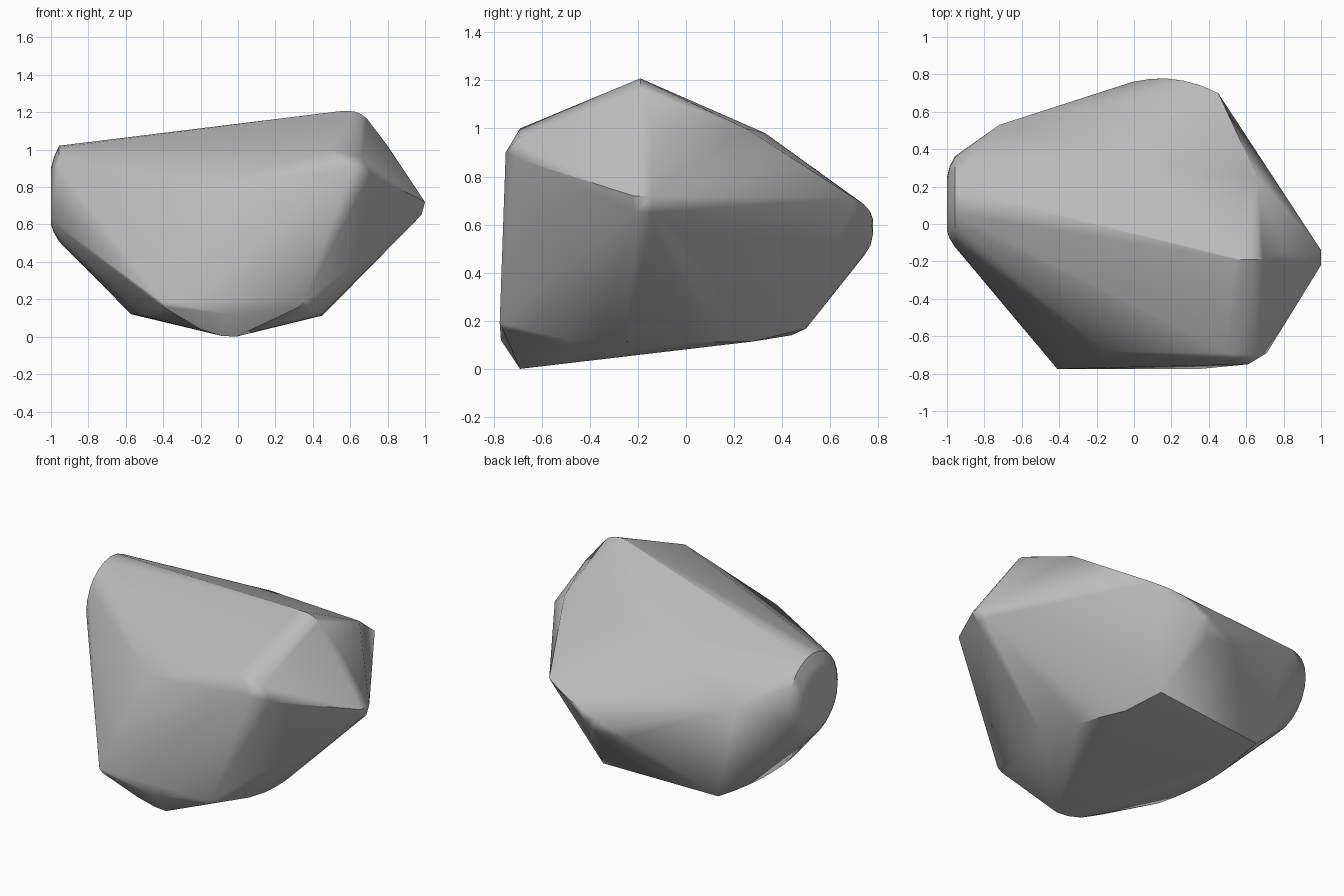
import bpy, bmesh, math
from mathutils import Vector

cube = bpy.data.objects.get("Cube")
if cube:
    bpy.data.objects.remove(cube, do_unlink=True)


def ring(x, y, z, ry, rz, count=24):
    """Points of an upright ellipse that faces sideways."""
    step = 2 * math.pi / count
    return [(x, y + ry * math.cos(i * step), z + rz * math.sin(i * step)) for i in range(count)]


def arc(a, b, c, count=6):
    """Points of a curve from a to c, pulled towards b."""
    a, b, c = Vector(a), Vector(b), Vector(c)
    ts = [i / count for i in range(count + 1)]
    return [(1 - t) ** 2 * a + 2 * t * (1 - t) * b + t * t * c for t in ts]


# Worn round end
points = ring(-1, 0.105, 0.75, 0.145, 0.15) + ring(-0.985, 0.115, 0.758, 0.195, 0.2)
points += ring(-0.957, 0.12, 0.765, 0.243, 0.256)

# Peak, shoulders and pointed end
points += arc((0.54, -0.19, 1.205), (0.64, -0.19, 1.22), (0.69, -0.19, 1.165), 4)
points += [(0.8, -0.15, 1.02), (0.66, 0.25, 1.0), (0, 0.33, 0.98)]
points += [(1, -0.22, 0.72), (1, -0.14, 0.72), (0.98, -0.21, 0.65), (0.98, -0.14, 0.65)]

# Front face and its chipped corner
points += [(-0.41, -0.775, 0.19), (-0.4, -0.76, 0.16), (0.35, -0.775, 0.19), (0.33, -0.76, 0.16)]
points += [(0.61, -0.75, 0.9), (0.71, -0.69, 0.87), (0.66, -0.7, 0.96), (0.49, -0.69, 1.0)]
points += [(-0.15, -0.68, 0.8)]

# Rounded back rim
points += arc((0.45, 0.7, 0.71), (0.18, 0.84, 0.64), (-0.1, 0.73, 0.5))
points += arc((0.3, 0.75, 0.66), (0.13, 0.81, 0.55), (0.08, 0.74, 0.47), 4)
points += [(-0.72, 0.53, 0.78)]

# Sloping underside with a curved rim on each side
points += [(-0.09, -0.69, 0.005), (-0.01, -0.69, 0), (-0.05, -0.77, 0.12), (-0.2, -0.7, 0.04)]
points += arc((0.42, -0.48, 0.12), (0.52, -0.15, 0.105), (0.3, 0.28, 0.114))
points += arc((-0.52, -0.4, 0.12), (-0.62, -0.05, 0.125), (-0.53, 0.28, 0.114))
points += [(0.22, 0.5, 0.168), (-0.53, 0.44, 0.14)]

# Wrap the points in one solid stone
bm = bmesh.new()
for p in points:
    bm.verts.new(p)
hull = bmesh.ops.convex_hull(bm, input=bm.verts)
unused = {g for g in hull["geom_interior"] + hull["geom_unused"] if isinstance(g, bmesh.types.BMVert)}
bmesh.ops.delete(bm, geom=list(unused), context="VERTS")
bmesh.ops.dissolve_limit(bm, angle_limit=math.radians(1.5), verts=bm.verts, edges=bm.edges)
bmesh.ops.recalc_face_normals(bm, faces=bm.faces)

mesh = bpy.data.meshes.new("rock")
bm.to_mesh(mesh)
bm.free()
rock = bpy.data.objects.new("rock", mesh)
bpy.context.collection.objects.link(rock)

# Plain stone colour
stone = bpy.data.materials.new("stone_grey")
stone.use_nodes = True
colour = (0.5, 0.5, 0.5, 1)
stone.diffuse_color = colour
stone.node_tree.nodes["Principled BSDF"].inputs["Base Color"].default_value = colour
mesh.materials.append(stone)

# Soft shading with crisp breaks and flat large faces
bpy.ops.object.select_all(action="DESELECT")
rock.select_set(True)
bpy.context.view_layer.objects.active = rock
bpy.ops.object.shade_smooth_by_angle(angle=math.radians(35))
weighted = rock.modifiers.new("flat_faces", "WEIGHTED_NORMAL")
weighted.keep_sharp = True
